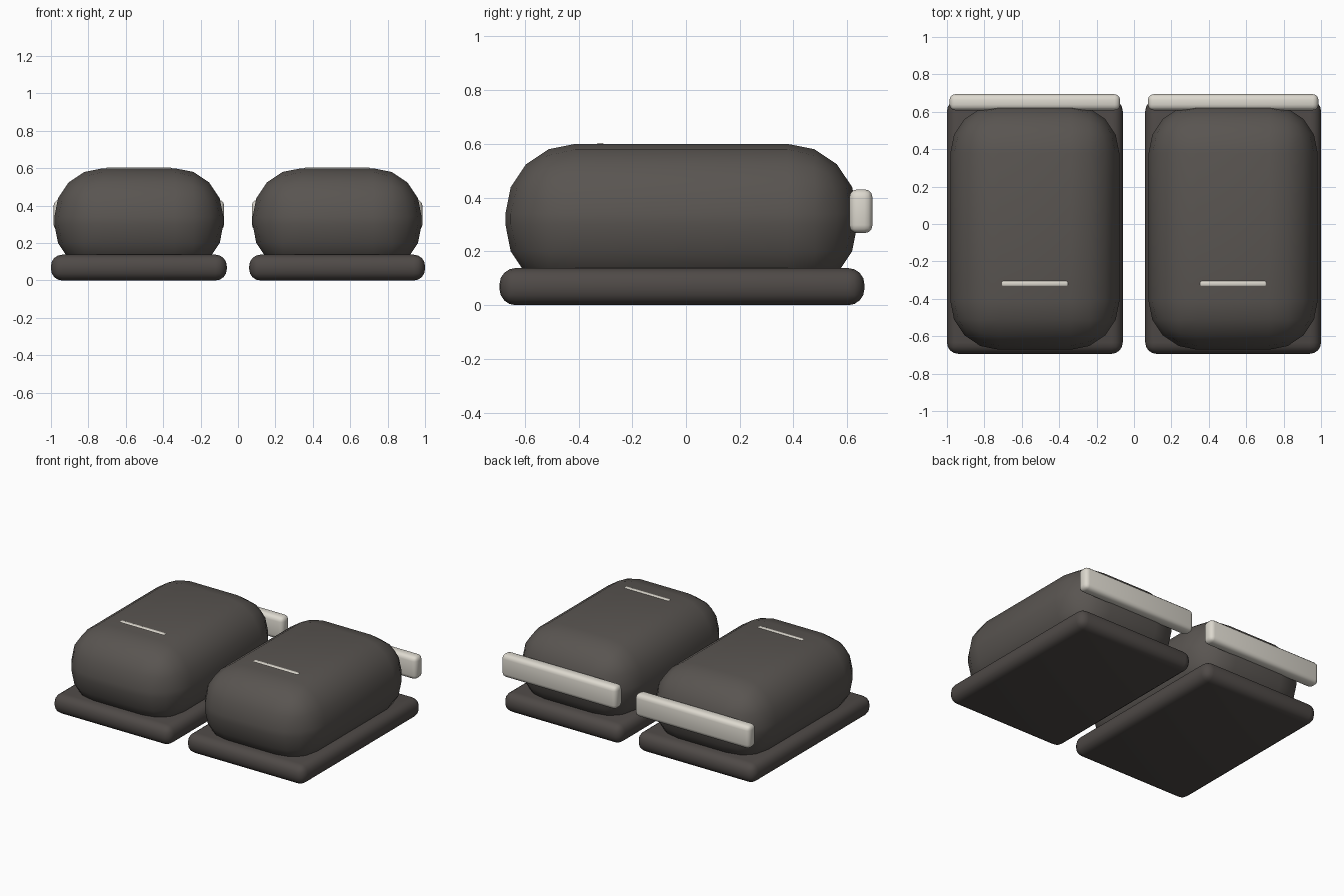
import bpy
import math

if "Cube" in bpy.data.objects:
    bpy.data.objects.remove(bpy.data.objects["Cube"])


def material(name, color):
    m = bpy.data.materials.new(name)
    m.diffuse_color = color
    m.use_nodes = True
    m.node_tree.nodes["Principled BSDF"].inputs["Base Color"].default_value = m.diffuse_color
    return m


dark = material("dark_fabric", (0.10, 0.09, 0.082, 1))
base_dark = material("dark_base", (0.078, 0.068, 0.063, 1))
pale = material("pale_trim", (0.72, 0.69, 0.62, 1))


def rounded_box(name, lo, hi, radius, segments, mat):
    """Box between two corners with rounded edges."""
    bpy.ops.mesh.primitive_cube_add(
        size=1, location=[(a + b) / 2 for a, b in zip(lo, hi)])
    ob = bpy.context.object
    ob.name = name
    ob.scale = [b - a for a, b in zip(lo, hi)]
    bpy.ops.object.transform_apply(location=False, rotation=False, scale=True)
    bevel = ob.modifiers.new("rounding", 'BEVEL')
    bevel.width = radius
    bevel.segments = segments
    bpy.ops.object.modifier_apply(modifier=bevel.name)
    bpy.ops.object.shade_smooth_by_angle(angle=math.radians(35))
    ob.data.materials.append(mat)
    return ob


# Two identical units side by side
for side, cx in (("left", -0.53), ("right", 0.53)):
    # Flat base slab
    rounded_box(side + "_base", (cx - 0.47, -0.694, 0), (cx + 0.47, 0.664, 0.138),
                0.06, 4, base_dark)
    # Puffy body
    rounded_box(side + "_body", (cx - 0.452, -0.672, 0.04), (cx + 0.452, 0.638, 0.60),
                0.26, 4, dark)
    # Pale bar across the back
    rounded_box(side + "_back_bar", (cx - 0.456, 0.608, 0.268), (cx + 0.456, 0.694, 0.431),
                0.03, 3, pale)
    # Thin strip on top
    rounded_box(side + "_top_strip", (cx - 0.18, -0.336, 0.575), (cx + 0.18, -0.302, 0.604),
                0.012, 3, pale)
